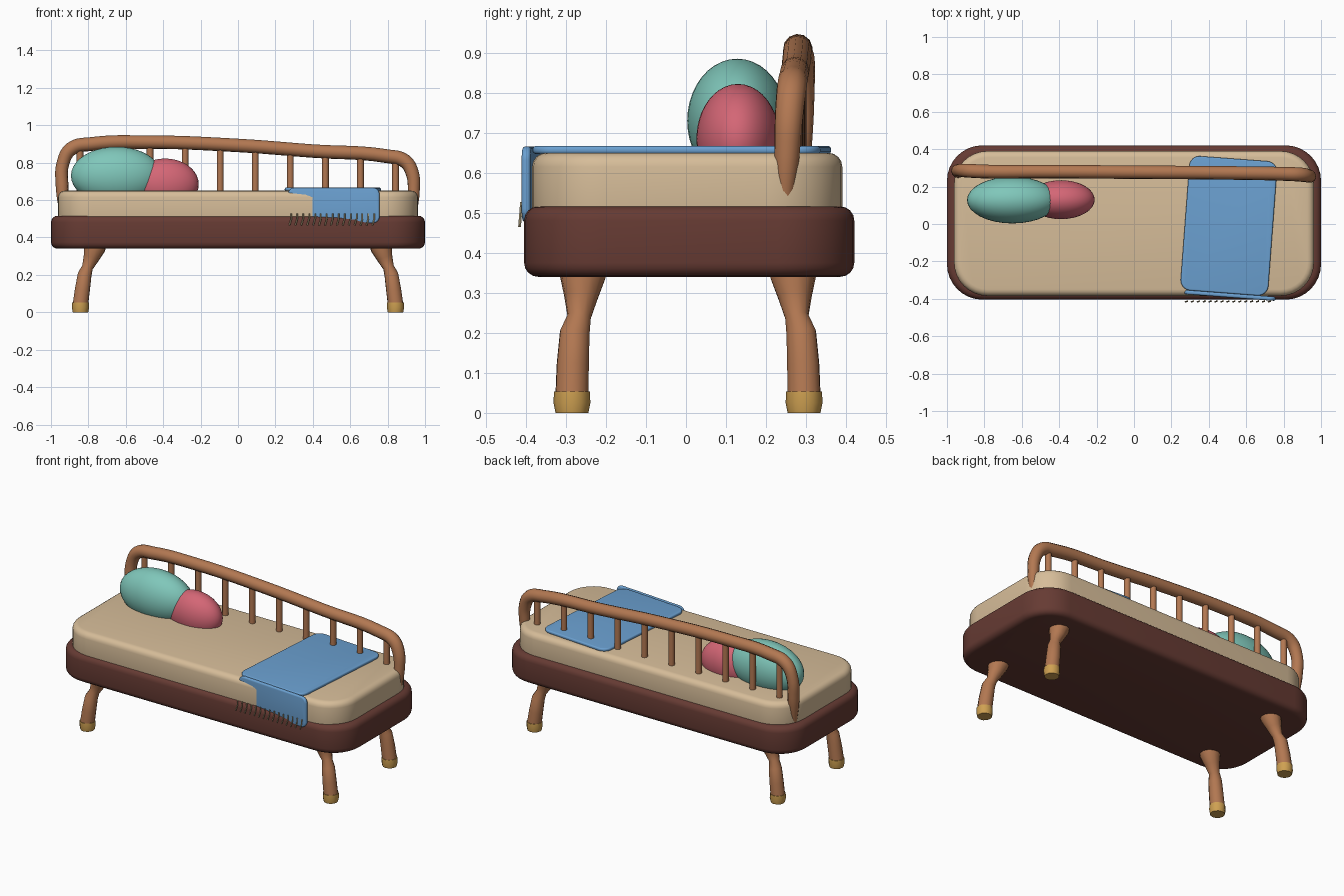
import bpy, bmesh, math
from mathutils import Vector

cube = bpy.data.objects.get("Cube")
if cube:
    bpy.data.objects.remove(cube, do_unlink=True)


def material(name, *srgb):
    """Flat colour material from sRGB values."""
    linear = [((c + 0.055) / 1.055) ** 2.4 for c in srgb] + [1]
    m = bpy.data.materials.new(name)
    m.use_nodes = True
    m.diffuse_color = linear
    m.node_tree.nodes["Principled BSDF"].inputs["Base Color"].default_value = linear
    return m


wood = material("warm wood", 0.70, 0.47, 0.32)
dark_wood = material("dark brown frame", 0.40, 0.23, 0.20)
linen = material("beige linen", 0.84, 0.74, 0.60)
teal = material("teal fabric", 0.50, 0.78, 0.73)
rose = material("rose fabric", 0.83, 0.40, 0.46)
blue = material("blue wool", 0.42, 0.63, 0.82)
brass = material("brass", 0.81, 0.63, 0.32)
cream = material("cream thread", 0.80, 0.73, 0.57)


def smooth(obj, angle=40):
    bpy.ops.object.select_all(action='DESELECT')
    obj.select_set(True)
    bpy.context.view_layer.objects.active = obj
    bpy.ops.object.shade_smooth_by_angle(angle=math.radians(angle))


def slab(name, mat, centre, size, corner, edge, rot=(0, 0, 0), segments=8):
    """Rounded rectangle plate with softened top and bottom edges."""
    w, d, h = (s / 2 for s in size)
    bm = bmesh.new()
    outline = []
    for i, (sx, sy) in enumerate([(1, 1), (-1, 1), (-1, -1), (1, -1)]):
        for k in range(segments + 1):
            a = math.pi / 2 * (i + k / segments)
            outline.append(bm.verts.new((sx * (w - corner) + corner * math.cos(a),
                                         sy * (d - corner) + corner * math.sin(a), -h)))
    face = bm.faces.new(outline)
    top = bmesh.ops.extrude_face_region(bm, geom=[face])["geom"]
    bmesh.ops.translate(bm, vec=(0, 0, 2 * h),
                        verts=[v for v in top if isinstance(v, bmesh.types.BMVert)])
    bmesh.ops.recalc_face_normals(bm, faces=bm.faces)
    rims = [e for e in bm.edges if e.calc_face_angle(0) > 1]
    bmesh.ops.bevel(bm, geom=rims, offset=edge, segments=4, profile=0.5, affect='EDGES')
    mesh = bpy.data.meshes.new(name)
    bm.to_mesh(mesh)
    bm.free()
    obj = bpy.data.objects.new(name, mesh)
    bpy.context.collection.objects.link(obj)
    obj.location, obj.rotation_euler = centre, rot
    mesh.materials.append(mat)
    smooth(obj)
    return obj


def tube(name, mat, points, kind='POLY', sides=4):
    """Capped round tube through (x, y, z, radius) points."""
    curve = bpy.data.curves.new(name, 'CURVE')
    curve.dimensions = '3D'
    curve.bevel_depth, curve.bevel_resolution = 1, sides
    curve.use_fill_caps = True
    curve.resolution_u = 6
    spline = curve.splines.new(kind)
    knots = spline.bezier_points if kind == 'BEZIER' else spline.points
    knots.add(len(points) - 1)
    for p, (x, y, z, r) in zip(knots, points):
        p.co = (x, y, z) if kind == 'BEZIER' else (x, y, z, 1)
        p.radius = r
        if kind == 'BEZIER':
            p.handle_left_type = p.handle_right_type = 'AUTO'
    curve.materials.append(mat)
    obj = bpy.data.objects.new(name, curve)
    bpy.context.collection.objects.link(obj)
    bpy.ops.object.select_all(action='DESELECT')
    obj.select_set(True)
    bpy.context.view_layer.objects.active = obj
    bpy.ops.object.convert(target='MESH')
    obj = bpy.context.view_layer.objects.active
    smooth(obj, 50)
    return obj


def cushion(name, mat, centre, radii):
    bpy.ops.mesh.primitive_uv_sphere_add(segments=32, ring_count=20, radius=1, location=centre)
    obj = bpy.context.object
    obj.name, obj.scale = name, radii
    obj.data.materials.append(mat)
    smooth(obj, 60)


# Frame and mattress
slab("bed_frame", dark_wood, (0, 0.008, 0.428), (2, 0.825, 0.176), 0.19, 0.035)
slab("mattress", linen, (0, 0.003, 0.56), (1.925, 0.775, 0.18), 0.18, 0.035)

# Legs with brass feet
leg = [(0.842, 0.29, 0.045, 0.042), (0.832, 0.288, 0.12, 0.041),
       (0.82, 0.283, 0.20, 0.038), (0.805, 0.272, 0.24, 0.030),
       (0.785, 0.267, 0.29, 0.043), (0.768, 0.263, 0.34, 0.058),
       (0.763, 0.261, 0.36, 0.06)]
foot = [(0.842, 0.29, 0, 0.041), (0.842, 0.29, 0.025, 0.046), (0.842, 0.29, 0.053, 0.045)]
for sx, side in ((1, "left"), (-1, "right")):
    for sy, end in ((1, "back"), (-1, "front")):
        for part, mat, path in (("leg", wood, leg), ("foot", brass, foot)):
            tube(f"{end}_{side}_{part}", mat,
                 [(sx * x, sy * y + 0.005, z, r) for x, y, z, r in path])

# Back rail: one bent bar that narrows into both end posts
rail = [(-0.93, 0.265, 0.49, 0.018), (-0.94, 0.28, 0.66, 0.034), (-0.935, 0.287, 0.80, 0.034),
        (-0.89, 0.285, 0.875, 0.037), (-0.78, 0.28, 0.90, 0.037), (-0.5, 0.28, 0.91, 0.036),
        (0, 0.277, 0.892, 0.036), (0.4, 0.274, 0.862, 0.036), (0.8, 0.268, 0.834, 0.037),
        (0.89, 0.264, 0.81, 0.038), (0.93, 0.258, 0.75, 0.036), (0.94, 0.252, 0.64, 0.032),
        (0.93, 0.245, 0.49, 0.018)]
tube("back_rail", wood, rail, 'BEZIER')


def rail_point(x):
    span = rail[3:10]
    for a, b in zip(span, span[1:]):
        if a[0] <= x <= b[0]:
            return Vector(a[:3]).lerp(Vector(b[:3]), (x - a[0]) / (b[0] - a[0]))


# Spindles
for i in range(10):
    x = -0.845 + i * 0.1875
    p = rail_point(x)
    tube(f"spindle_{i + 1}", wood, [(x, p.y, 0.62, 0.018), (x, p.y, p.z, 0.018)])

# Cushions
cushion("large_cushion", teal, (-0.65, 0.128, 0.73), (0.243, 0.125, 0.155))
cushion("small_cushion", rose, (-0.39, 0.13, 0.685), (0.18, 0.104, 0.137))

# Blanket: flat part, hanging part and fringe
turn = math.radians(-4.3)
slab("blanket_top", blue, (0.507, -0.01, 0.657), (0.47, 0.72, 0.02), 0.055, 0.008, (0, 0, turn))
slab("blanket_drape", blue, (0.512, -0.382, 0.571), (0.49, 0.19, 0.022), 0.035, 0.009,
     (math.pi / 2, 0, turn))
for i in range(15):
    x = 0.285 + i * 0.0317
    tube(f"fringe_{i + 1}", cream, [(x, -0.411, 0.527, 0.004), (x, -0.413, 0.5, 0.004),
                                    (x - 0.01, -0.416, 0.465, 0.004)], sides=1)
